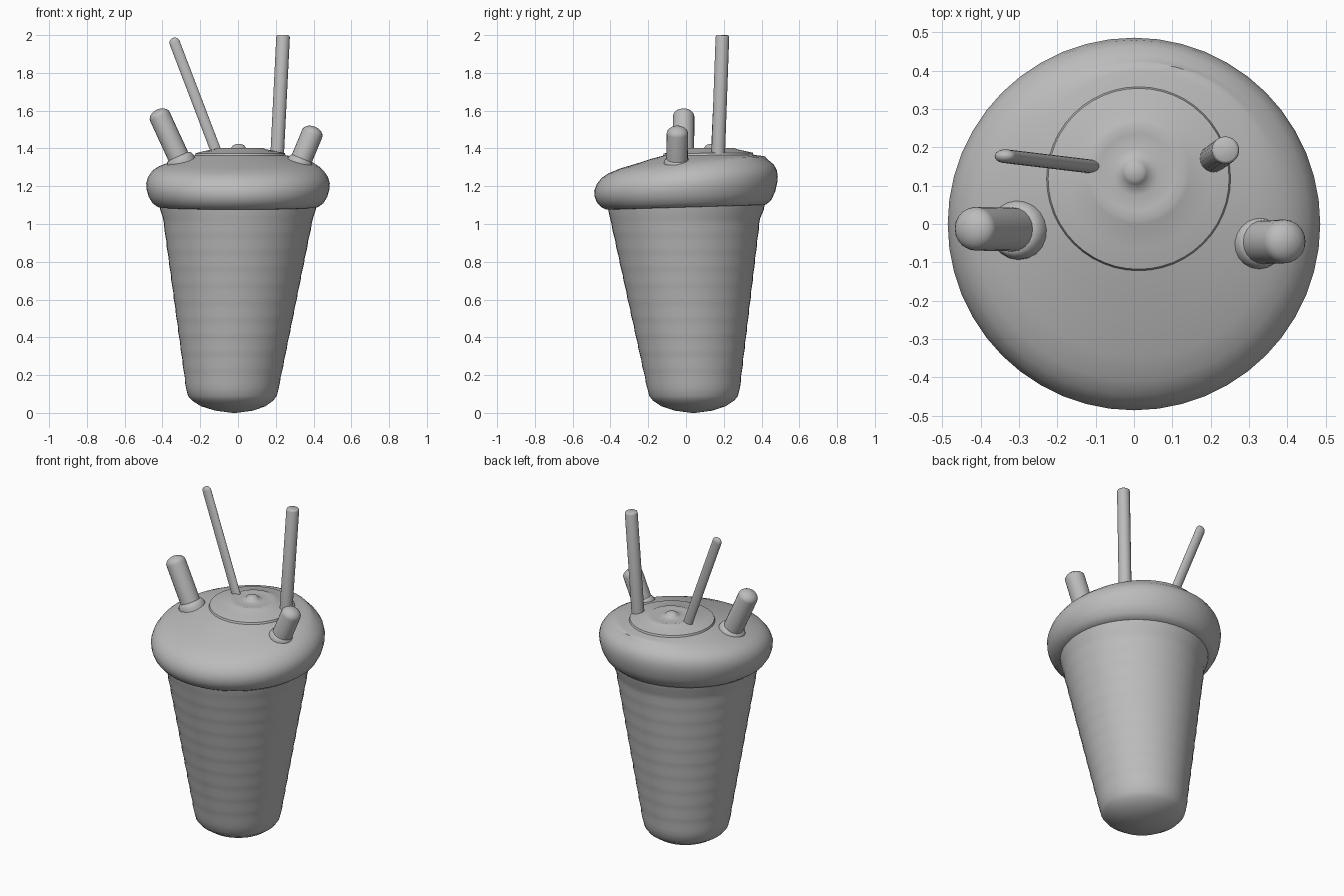
import bpy, bmesh, math
from mathutils import Vector

cube = bpy.data.objects.get("Cube")
if cube:
    bpy.data.objects.remove(cube, do_unlink=True)

clay = bpy.data.materials.new("plain grey")
clay.use_nodes = True
GREY = (0.5, 0.5, 0.5, 1)
clay.diffuse_color = GREY
clay.node_tree.nodes["Principled BSDF"].inputs["Base Color"].default_value = GREY


def loft(name, rings, sides):
    """Skin a list of vertex-position rings and close both ends."""
    bm = bmesh.new()
    loops = [[bm.verts.new(p) for p in ring] for ring in rings]
    for low, high in zip(loops, loops[1:]):
        for i in range(sides):
            j = (i + 1) % sides
            bm.faces.new((low[i], low[j], high[j], high[i]))
    bm.faces.new(loops[0][::-1])
    bm.faces.new(loops[-1])
    bmesh.ops.recalc_face_normals(bm, faces=bm.faces)
    mesh = bpy.data.meshes.new(name)
    bm.to_mesh(mesh)
    bm.free()
    mesh.materials.append(clay)
    obj = bpy.data.objects.new(name, mesh)
    bpy.context.collection.objects.link(obj)
    bpy.ops.object.select_all(action='DESELECT')
    obj.select_set(True)
    bpy.context.view_layer.objects.active = obj
    bpy.ops.object.shade_smooth_by_angle(angle=math.radians(50))
    return obj


def turned(name, profile, sides=48):
    """Rings given as height, radius, centre x, centre y, slope along y."""
    rings = []
    for z, r, cx, cy, slope in profile:
        ring = []
        for i in range(sides):
            a = math.tau * i / sides
            dy = r * math.sin(a)
            ring.append((cx + r * math.cos(a), cy + dy, z + slope * dy))
        rings.append(ring)
    return loft(name, rings, sides)


def rod(name, base, tip, rx, ry, profile, sides=20):
    """Rod from base to tip; profile gives distance back from tip and scale."""
    base, tip = Vector(base), Vector(tip)
    axis = (tip - base).normalized()
    side_y = axis.cross(Vector((1, 0, 0))).normalized()
    side_x = side_y.cross(axis)
    rings = []
    for back, scale in [((tip - base).length, 1)] + profile:
        centre = tip - axis * back
        rings.append([centre + side_x * (rx * scale * math.cos(math.tau * i / sides))
                      + side_y * (ry * scale * math.sin(math.tau * i / sides))
                      for i in range(sides)])
    return loft(name, rings, sides)


def round_end(length, steps=6):
    return [(length * (1 - math.sin(t)), max(math.cos(t), 0.03))
            for t in (math.pi / 2 * k / steps for k in range(steps + 1))]


# Cup: domed base, then a leaning tapered wall with faint throwing ridges
cup = [(0.0, 0.01, -0.02, 0.04, 0), (0.012, 0.10, -0.02, 0.04, 0),
       (0.035, 0.17, -0.025, 0.04, 0), (0.065, 0.215, -0.028, 0.04, 0),
       (0.09, 0.235, -0.03, 0.04, 0)]
STEPS = 30
for k in range(STEPS + 1):
    t = k / STEPS
    ridge = 0.0015 * math.sin(k * 2.1)
    cup.append((0.13 + 0.90 * t, 0.245 + 0.152 * t + ridge,
                -0.03 * (1 - t), 0.04 - 0.045 * t, 0))
cup += [(1.075, 0.412, 0, 0, 0), (1.13, 0.42, 0, 0, 0)]
turned("cup", cup)

# Lid: bulging rim, off-centre shoulder, stepped rings and a small knob
turned("lid", [
    (1.085, 0.38, 0, 0, 0.03), (1.09, 0.425, 0, 0, 0.03),
    (1.11, 0.452, 0, 0, 0.04), (1.145, 0.473, 0, 0, 0.06),
    (1.18, 0.483, 0, 0, 0.08), (1.215, 0.486, 0, 0, 0.08),
    (1.25, 0.476, 0, 0.004, 0.08), (1.28, 0.455, 0, 0.008, 0.08),
    (1.302, 0.425, 0.005, 0.014, 0.08), (1.322, 0.385, 0.015, 0.04, 0.07),
    (1.34, 0.335, 0.025, 0.085, 0.05), (1.352, 0.295, 0.02, 0.105, 0.03),
    (1.364, 0.240, 0.012, 0.118, 0.01), (1.375, 0.236, 0.012, 0.118, 0.01),
    (1.386, 0.19, 0.01, 0.125, 0), (1.396, 0.135, 0.01, 0.135, 0),
    (1.402, 0.122, 0.01, 0.135, 0), (1.397, 0.10, 0.008, 0.135, 0),
    (1.40, 0.06, 0.005, 0.135, 0), (1.404, 0.038, 0.003, 0.135, 0),
    (1.415, 0.031, 0.003, 0.135, 0), (1.422, 0.018, 0.003, 0.135, 0),
    (1.424, 0.002, 0.003, 0.135, 0)])

# Straws: a tall cylinder and a flattened stick
rod("tall_straw", (0.204, 0.168, 1.30), (0.239, 0.193, 2.0), 0.036, 0.036,
    [(0.010, 1), (0.003, 0.93), (0.0, 0.8)])
rod("thin_stick", (-0.095, 0.148, 1.33), (-0.345, 0.178, 1.985), 0.028, 0.018,
    round_end(0.026))

# Two leaning pegs, each in a soft collar
for side, base, tip, collar in (
        ("right", (-0.285, -0.015, 1.29), (-0.43, -0.012, 1.605), 0.078),
        ("left", (0.31, -0.048, 1.28), (0.408, -0.045, 1.515), 0.07)):
    rod(side + "_peg", base, tip, 0.057, 0.057, round_end(0.04))
    axis = (Vector(tip) - Vector(base)).normalized()
    top = Vector(base) + axis * 0.075
    rod(side + "_peg_collar", base, top, collar, collar,
        [(0.03, 1), (0.015, 0.94), (0.004, 0.84), (0.0, 0.72)])
